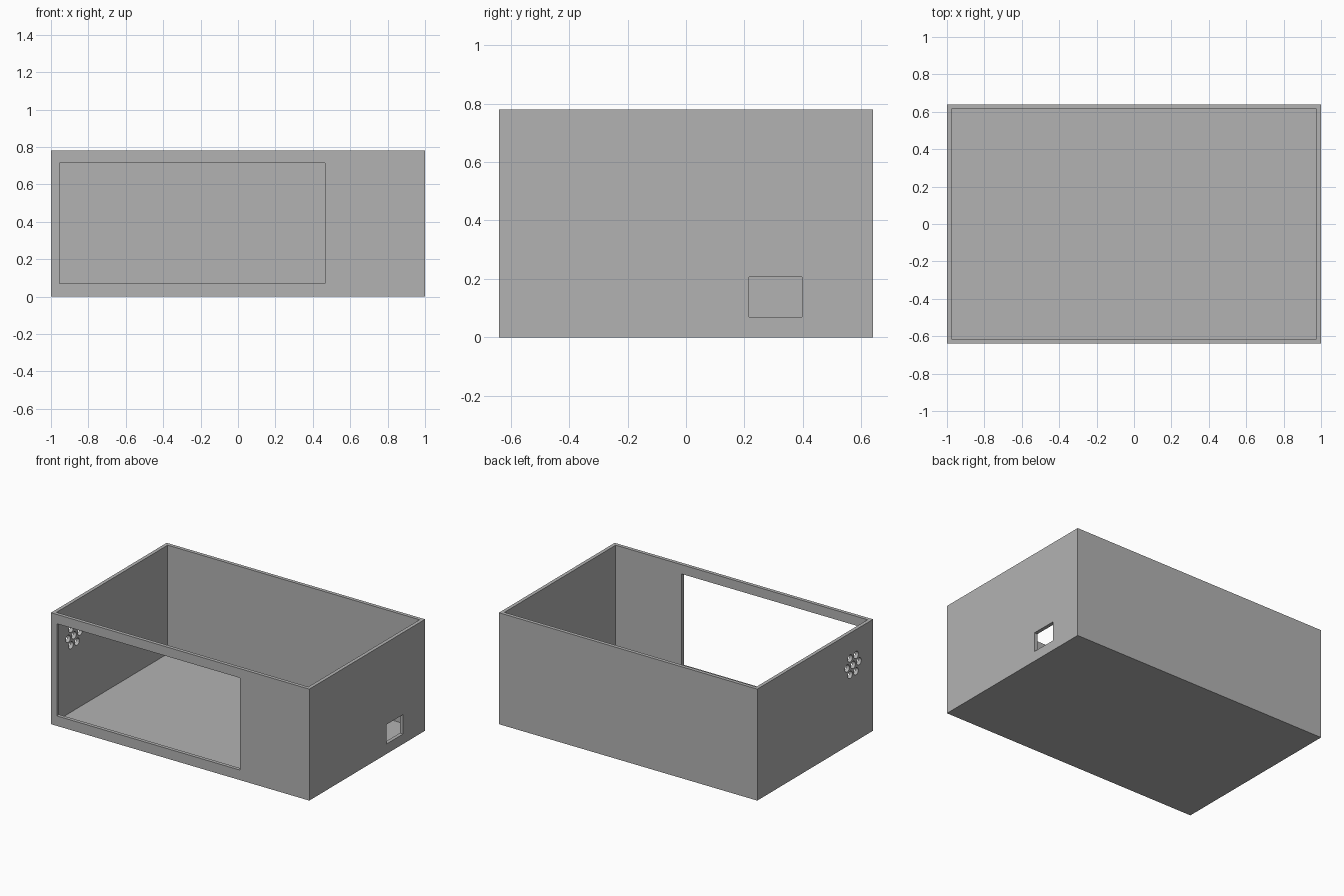
import bpy
import math

if "Cube" in bpy.data.objects:
    bpy.data.objects.remove(bpy.data.objects["Cube"], do_unlink=True)

HALF_X, HALF_Y, HEIGHT, WALL, FLOOR = 1.0, 0.64, 0.78, 0.025, 0.02

grey = bpy.data.materials.new("plain_grey")
grey.use_nodes = True
grey.diffuse_color = (0.45, 0.45, 0.45, 1)
grey.node_tree.nodes["Principled BSDF"].inputs["Base Color"].default_value = grey.diffuse_color


def block(name, low, high):
    """Box spanning two opposite corners."""
    centre = [(a + b) / 2 for a, b in zip(low, high)]
    bpy.ops.mesh.primitive_cube_add(size=1, location=centre)
    ob = bpy.context.object
    ob.name = name
    ob.scale = [b - a for a, b in zip(low, high)]
    bpy.ops.object.transform_apply(location=True, rotation=True, scale=True)
    ob.data.materials.append(grey)
    return ob


def cut(target, cutter):
    """Subtract the cutter from the target, then discard it."""
    cutter.hide_render = True
    mod = target.modifiers.new("cut", "BOOLEAN")
    mod.operation = "DIFFERENCE"
    mod.solver = "EXACT"
    mod.object = cutter
    bpy.context.view_layer.objects.active = target
    bpy.ops.object.modifier_apply(modifier=mod.name)
    bpy.data.objects.remove(cutter, do_unlink=True)


# Open-topped enclosure
case = block("enclosure", (-HALF_X, -HALF_Y, 0), (HALF_X, HALF_Y, HEIGHT))
cut(case, block("cavity", (WALL - HALF_X, WALL - HALF_Y, FLOOR),
                (HALF_X - WALL, HALF_Y - WALL, HEIGHT + 0.1)))

# Display window in the front wall
cut(case, block("window_cutter", (-0.955, -HALF_Y - 0.1, 0.07), (0.465, -HALF_Y + 0.1, 0.715)))

# Connector port in the left wall
cut(case, block("port_cutter", (HALF_X - 0.1, 0.216, 0.07), (HALF_X + 0.1, 0.397, 0.206)))

# Ring of six vent holes around a middle one, in the right wall
SPACING, RADIUS = 0.066, 0.025
offsets = [(0, 0)] + [(SPACING * math.cos(i * math.pi / 3), SPACING * math.sin(i * math.pi / 3))
                      for i in range(6)]
for dy, dz in offsets:
    bpy.ops.mesh.primitive_cylinder_add(vertices=32, radius=RADIUS, depth=0.2,
                                        location=(-HALF_X, -0.42 + dy, 0.545 + dz),
                                        rotation=(0, math.pi / 2, 0))
    hole = bpy.context.object
    hole.data.materials.append(grey)
    cut(case, hole)

bpy.ops.object.select_all(action="DESELECT")
case.select_set(True)
bpy.context.view_layer.objects.active = case
bpy.ops.object.shade_smooth_by_angle(angle=math.radians(30))
